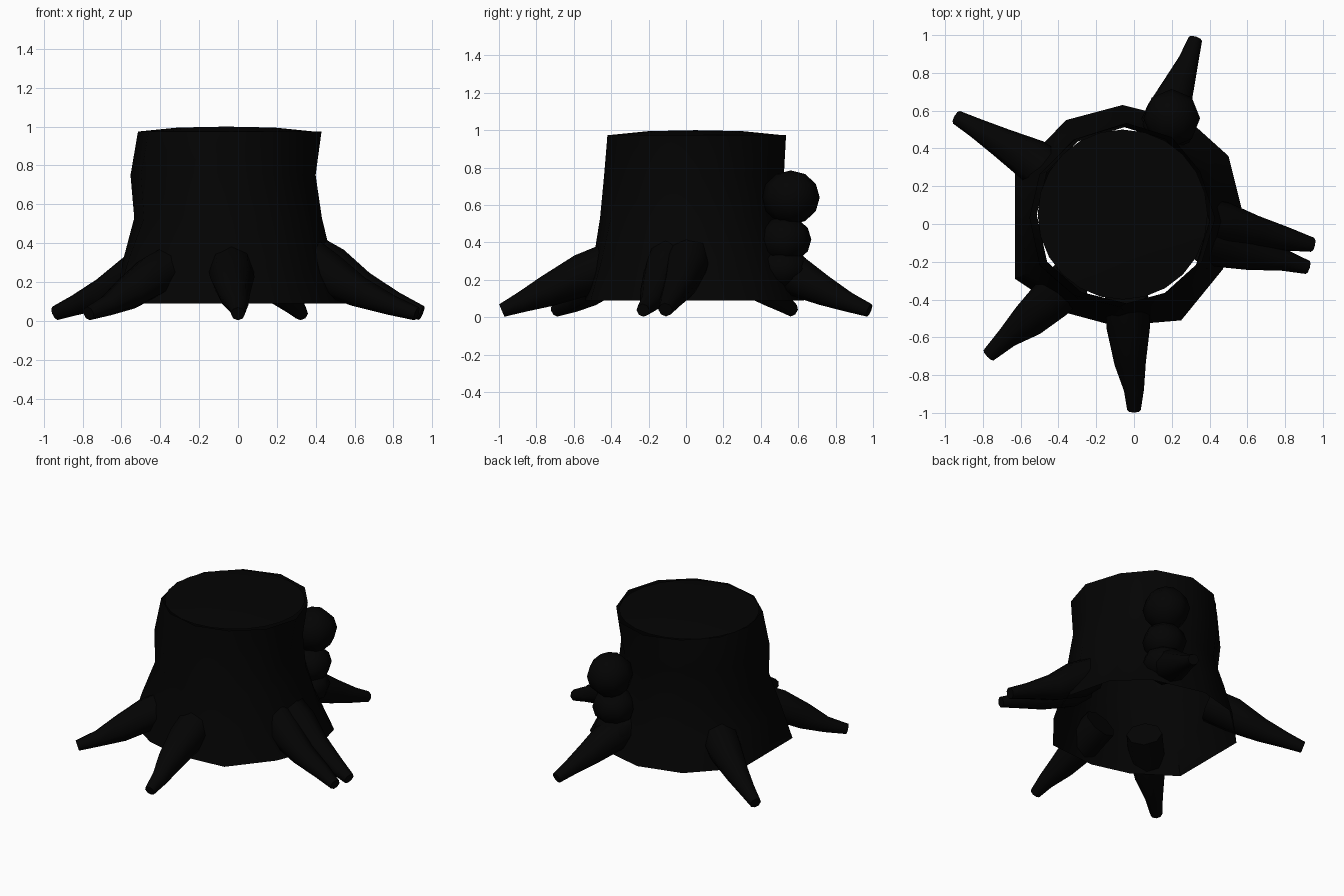
import bpy, bmesh, math
from mathutils import Vector

if "Cube" in bpy.data.objects:
    bpy.data.objects.remove(bpy.data.objects["Cube"])

bark = bpy.data.materials.new("dark_bark")
bark.diffuse_color = (0.001, 0.001, 0.001, 1)
bark.use_nodes = True
bark.node_tree.nodes["Principled BSDF"].inputs["Base Color"].default_value = bark.diffuse_color


def finish(bm, name, angle=35):
    bmesh.ops.recalc_face_normals(bm, faces=bm.faces)
    me = bpy.data.meshes.new(name)
    bm.to_mesh(me)
    bm.free()
    ob = bpy.data.objects.new(name, me)
    bpy.context.collection.objects.link(ob)
    me.materials.append(bark)
    bpy.ops.object.select_all(action='DESELECT')
    ob.select_set(True)
    bpy.context.view_layer.objects.active = ob
    bpy.ops.object.shade_smooth_by_angle(angle=math.radians(angle))
    return ob


def loft(name, rings, cap=False):
    bm = bmesh.new()
    vs = [[bm.verts.new(p) for p in r] for r in rings]
    n = len(vs[0])
    for a, b in zip(vs, vs[1:]):
        for i in range(n):
            j = (i + 1) % n
            bm.faces.new((a[i], a[j], b[j], b[i]))
    if cap:
        bm.faces.new(vs[0])
        bm.faces.new(vs[-1])
    return finish(bm, name, 50)


# Trunk wall: open 12-sided shell from base outline to rim outline
base = [(.58, .04), (.50, .36), (.30, .54), (-.06, .63), (-.36, .55), (-.63, .27),
        (-.63, 0), (-.63, -.29), (-.36, -.47), (-.10, -.54), (.25, -.51), (.47, -.24)]
rim = [(.43, .03), (.35, .28), (.20, .46), (-.04, .535), (-.28, .46), (-.46, .28),
       (-.515, .05), (-.46, -.20), (-.28, -.36), (-.04, -.42), (.18, -.36), (.36, -.20)]
# height, blend from base to rim, sideways shift
levels = [(.09, 0, 0, 0), (.31, .5, -.02, -.015), (.53, .92, -.01, -.03),
          (.75, .97, -.035, -.015), (.975, 1, 0, 0)]
rings = []
for z, t, dx, dy in levels:
    rings.append([(b[0] + (r[0] - b[0]) * t + dx, b[1] + (r[1] - b[1]) * t + dy, z)
                  for b, r in zip(base, rim)])
loft("trunk", rings)

# Cut top: slightly domed disc
bm = bmesh.new()
cx, cy = -.06, .05
centre = bm.verts.new((cx, cy, 1.0))
loops = [[bm.verts.new((cx + r * math.cos(k * math.tau / 24), cy + r * math.sin(k * math.tau / 24), z))
          for k in range(24)] for r, z in ((.25, .995), (.45, .975))]
for k in range(24):
    j = (k + 1) % 24
    bm.faces.new((centre, loops[0][k], loops[0][j]))
    bm.faces.new((loops[0][k], loops[1][k], loops[1][j], loops[0][j]))
finish(bm, "cut_top")


# Roots: tapered 8-sided tubes along (x, y, z, half width, half height)
def root(name, pts, n=8):
    c = [Vector(p[:3]) for p in pts]
    out = []
    for i, p in enumerate(pts):
        d = (c[min(i + 1, len(c) - 1)] - c[max(i - 1, 0)]).normalized()
        side = d.cross(Vector((0, 0, 1))).normalized()
        up = side.cross(d)
        out.append([c[i] + side * p[3] * math.cos(k * math.tau / n) + up * p[4] * math.sin(k * math.tau / n)
                    for k in range(n)])
    loft(name, out, True)


root("front_root", [(-.04, -.38, .30, .115, .11), (-.03, -.55, .225, .115, .115), (-.02, -.74, .14, .083, .085),
                    (0, -.88, .08, .053, .055), (0, -.985, .036, .036, .036)])
root("front_left_root", [(-.33, -.29, .29, .115, .11), (-.44, -.40, .23, .115, .11), (-.56, -.51, .145, .095, .09),
                         (-.67, -.60, .08, .058, .055), (-.77, -.695, .038, .038, .036)])
root("back_left_root", [(-.42, .25, .30, .125, .11), (-.54, .34, .23, .115, .115), (-.70, .43, .14, .08, .08),
                        (-.84, .51, .08, .053, .053), (-.94, .565, .04, .038, .038)])
root("back_root", [(.13, .45, .28, .125, .11), (.18, .59, .22, .115, .11), (.24, .74, .14, .082, .08),
                   (.29, .87, .08, .053, .053), (.325, .98, .037, .037, .036)])
root("right_root", [(.37, .02, .34, .115, .11), (.48, 0, .26, .115, .125), (.64, -.04, .165, .085, .09),
                    (.81, -.08, .095, .062, .055), (.945, -.11, .04, .038, .038)])
root("right_side_root", [(.36, -.09, .32, .11, .11), (.46, -.12, .24, .11, .115), (.62, -.165, .15, .08, .08),
                         (.79, -.19, .08, .058, .052), (.92, -.23, .037, .036, .036)])

# Stacked burls on the back
for name, loc, size in (("upper_burl", (.20, .56, .64), (.15, .155, .145)),
                        ("middle_burl", (.19, .53, .415), (.145, .14, .125)),
                        ("lower_burl", (.18, .52, .26), (.15, .14, .11))):
    bm = bmesh.new()
    bmesh.ops.create_uvsphere(bm, u_segments=8, v_segments=6, radius=1)
    for v in bm.verts:
        v.co = Vector([v.co[i] * size[i] + loc[i] for i in range(3)])
    finish(bm, name, 60)
